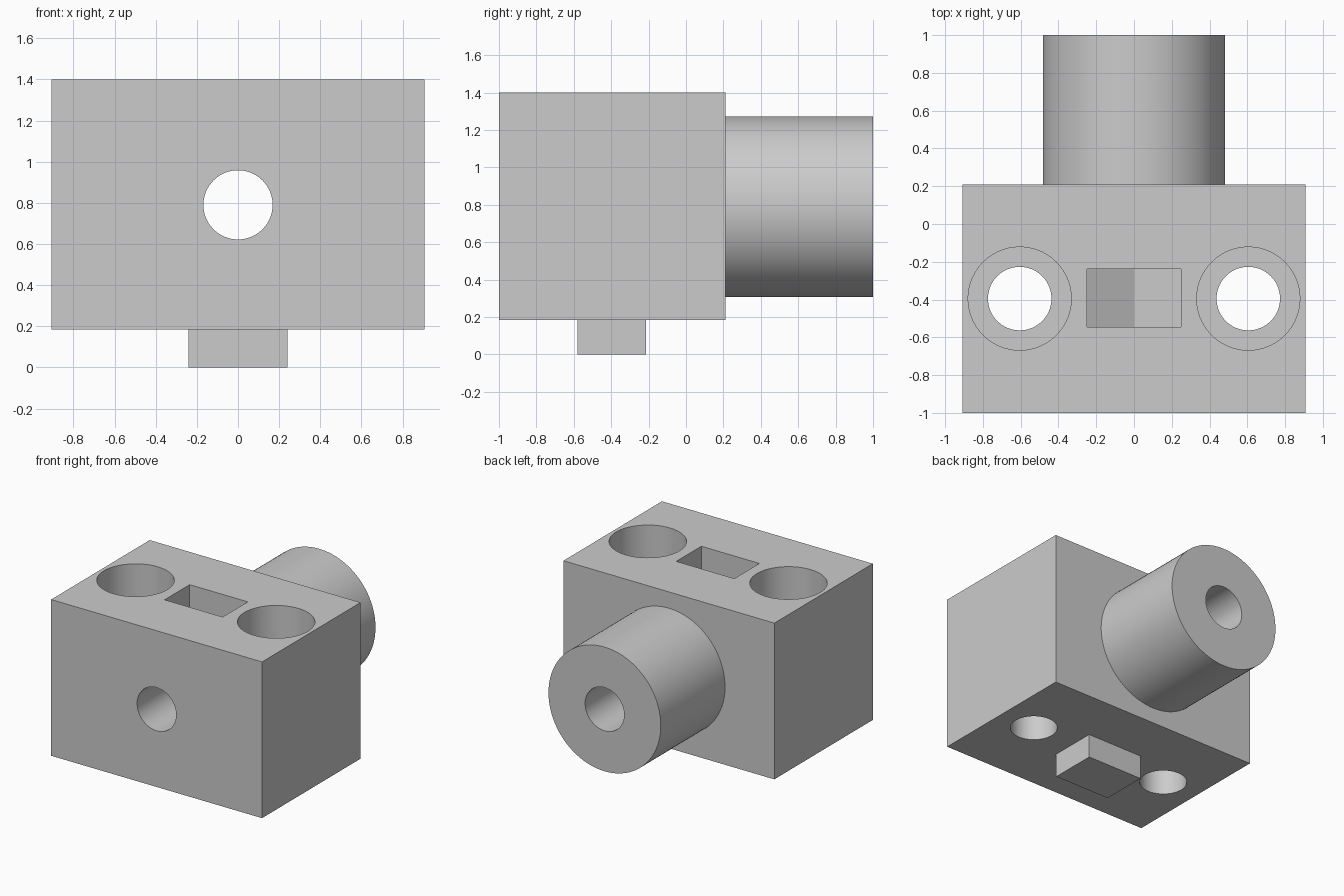
import bpy
import bmesh
import math
from mathutils import Matrix

default = bpy.data.objects.get("Cube")
if default:
    bpy.data.objects.remove(default, do_unlink=True)

grey = bpy.data.materials.new("plain grey")
grey.use_nodes = True
colour = (0.6, 0.6, 0.6, 1)
grey.diffuse_color = colour
grey.node_tree.nodes["Principled BSDF"].inputs["Base Color"].default_value = colour

MID_Y = -0.395    # depth centre of the block
AXIS_Z = 0.79     # height of the spigot and its bore
BASE, TOP = 0.185, 1.40


def finish(name, bm):
    bmesh.ops.recalc_face_normals(bm, faces=bm.faces)
    mesh = bpy.data.meshes.new(name)
    bm.to_mesh(mesh)
    bm.free()
    mesh.materials.append(grey)
    obj = bpy.data.objects.new(name, mesh)
    bpy.context.collection.objects.link(obj)
    return obj


def prism(name, profile, y0, y1):
    """Extrude an XZ profile along Y."""
    bm = bmesh.new()
    face = bm.faces.new([bm.verts.new((x, y0, z)) for x, z in profile])
    out = bmesh.ops.extrude_face_region(bm, geom=[face])
    verts = [v for v in out["geom"] if isinstance(v, bmesh.types.BMVert)]
    bmesh.ops.translate(bm, verts=verts, vec=(0, y1 - y0, 0))
    return finish(name, bm)


def box(name, half_x, y0, y1, z0, z1):
    return prism(name, [(-half_x, z0), (half_x, z0), (half_x, z1), (-half_x, z1)], y0, y1)


def cylinder(name, radius, length, centre, along_y=False):
    bm = bmesh.new()
    matrix = Matrix.Translation(centre)
    if along_y:
        matrix = matrix @ Matrix.Rotation(math.pi / 2, 4, "X")
    bmesh.ops.create_cone(bm, cap_ends=True, segments=96, radius1=radius,
                          radius2=radius, depth=length, matrix=matrix)
    return finish(name, bm)


def combine(body, tool, operation):
    tool.hide_render = True
    mod = body.modifiers.new(operation.lower(), "BOOLEAN")
    mod.operation = operation
    mod.solver = "EXACT"
    mod.object = tool
    bpy.context.view_layer.objects.active = body
    bpy.ops.object.modifier_apply(modifier=mod.name)
    bpy.data.objects.remove(tool, do_unlink=True)


# Solid body: block, rear spigot and locating key underneath
body = box("mounting_block", 0.907, -1, 0.21, BASE, TOP)
combine(body, cylinder("rear_spigot", 0.483, 0.9, (0, 0.55, AXIS_Z), True), "UNION")
combine(body, box("locating_key", 0.24, -0.58, -0.213, 0, 0.3), "UNION")

# Bore through block and spigot
combine(body, cylinder("bore", 0.168, 3, (0, 0, AXIS_Z), True), "DIFFERENCE")

# Counterbored bolt holes on both sides
for side in (-1, 1):
    x = side * 0.605
    combine(body, cylinder("bolt_hole", 0.168, 4, (x, MID_Y, 1)), "DIFFERENCE")
    combine(body, cylinder("counterbore", 0.273, 0.8, (x, MID_Y, TOP)), "DIFFERENCE")

# Key socket in the top, half of its floor sloping
socket = [(-0.25, 1.5), (-0.25, 1.21), (0, 1.07), (0.25, 1.07), (0.25, 1.5)]
combine(body, prism("key_socket", socket, -0.545, -0.237), "DIFFERENCE")

# Smooth round walls with crisp edges
bpy.ops.object.select_all(action="DESELECT")
body.select_set(True)
bpy.context.view_layer.objects.active = body
bpy.ops.object.shade_smooth_by_angle(angle=math.radians(25))
